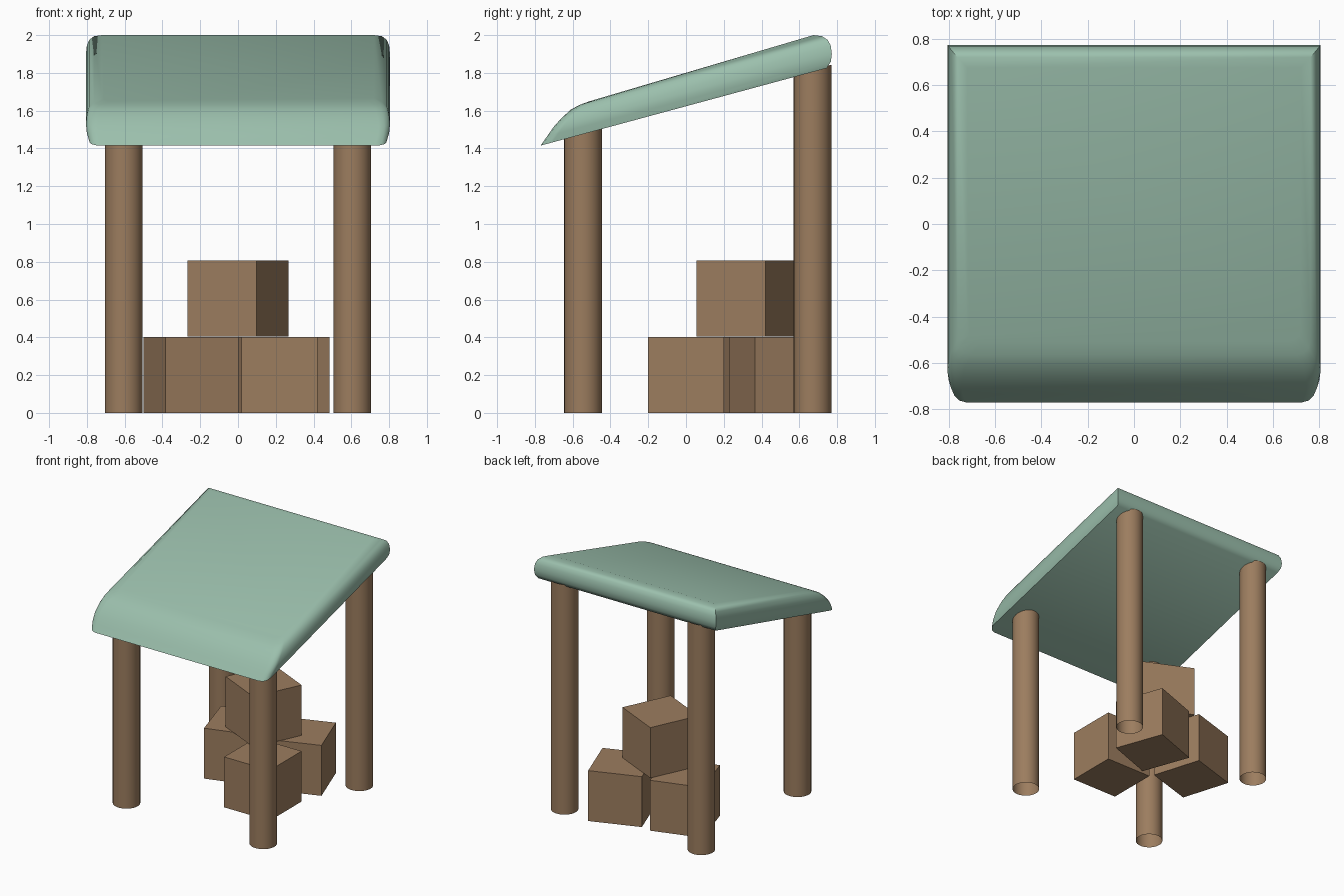
import bpy, bmesh, math
from mathutils import Matrix

if "Cube" in bpy.data.objects:
    bpy.data.objects.remove(bpy.data.objects["Cube"])


def material(name, rgb):
    m = bpy.data.materials.new(name)
    m.diffuse_color = (*rgb, 1)
    m.use_nodes = True
    m.node_tree.nodes["Principled BSDF"].inputs["Base Color"].default_value = m.diffuse_color
    return m


wood = material("brown wood", (0.333, 0.205, 0.114))
green = material("soft green", (0.328, 0.521, 0.413))


def finish(bm, name, mat, smooth_angle=None):
    bmesh.ops.recalc_face_normals(bm, faces=bm.faces)
    mesh = bpy.data.meshes.new(name)
    bm.to_mesh(mesh)
    bm.free()
    ob = bpy.data.objects.new(name, mesh)
    bpy.context.collection.objects.link(ob)
    mesh.materials.append(mat)
    if smooth_angle:
        bpy.ops.object.select_all(action='DESELECT')
        ob.select_set(True)
        bpy.context.view_layer.objects.active = ob
        bpy.ops.object.shade_smooth_by_angle(angle=math.radians(smooth_angle))
    return ob


# Posts: open tubes whose tops are cut to the slope of the roof
def post(name, x, y):
    bm = bmesh.new()
    bmesh.ops.create_cone(bm, cap_ends=False, segments=32,
                          radius1=0.1, radius2=0.1, depth=1,
                          matrix=Matrix.Translation((x, y, 0.5)))
    for v in bm.verts:
        v.co.z = 1.635 + 0.27 * v.co.y if v.co.z > 0.5 else 0
    finish(bm, name, wood, 40)


for side, sx in (("left", -1), ("right", 1)):
    post("front_post_" + side, sx * 0.605, -0.545)
    post("back_post_" + side, sx * 0.605, 0.67)


# Crates: three on the ground, one stacked on top
def crate(name, x, y, z, angle):
    bm = bmesh.new()
    bmesh.ops.create_cube(bm, size=0.403)
    ob = finish(bm, name, wood)
    ob.location = (x, y, z + 0.2015)
    ob.rotation_euler.z = math.radians(angle)


crate("crate_front", 0.22, 0.0, 0, 0)
crate("crate_left", -0.25, 0.37, 0, 17)
crate("crate_right", 0.225, 0.485, 0, 20)
crate("crate_top", 0.0, 0.323, 0.404, -25)

# Roof: sloped slab lofted from stacked outlines
# each level: half width, front y, front z, back y, back z
levels = [
    (0.785, -0.77, 1.415, 0.745, 1.825),
    (0.800, -0.735, 1.465, 0.767, 1.86),
    (0.805, -0.70, 1.515, 0.772, 1.90),
    (0.800, -0.66, 1.56, 0.766, 1.945),
    (0.788, -0.61, 1.605, 0.75, 1.975),
    (0.762, -0.565, 1.63, 0.72, 1.994),
    (0.720, -0.51, 1.65, 0.675, 2.0),
]
bm = bmesh.new()
rings = []
for hw, yf, zf, yb, zb in levels:
    half = [(hw - 0.06, yf), (hw - 0.03, yf + 0.008), (hw - 0.009, yf + 0.03),
            (hw, yf + 0.06), (hw, yb)]
    outline = half + [(-x, y) for x, y in reversed(half)]
    rings.append([bm.verts.new((x, y, zf + (zb - zf) * (y - yf) / (yb - yf)))
                  for x, y in outline])
n = len(rings[0])
for lo, hi in zip(rings, rings[1:]):
    for i in range(n):
        j = (i + 1) % n
        bm.faces.new((lo[i], lo[j], hi[j], hi[i]))
bm.faces.new(rings[-1])
bm.faces.new(list(reversed(rings[0])))
finish(bm, "roof", green, 50)
